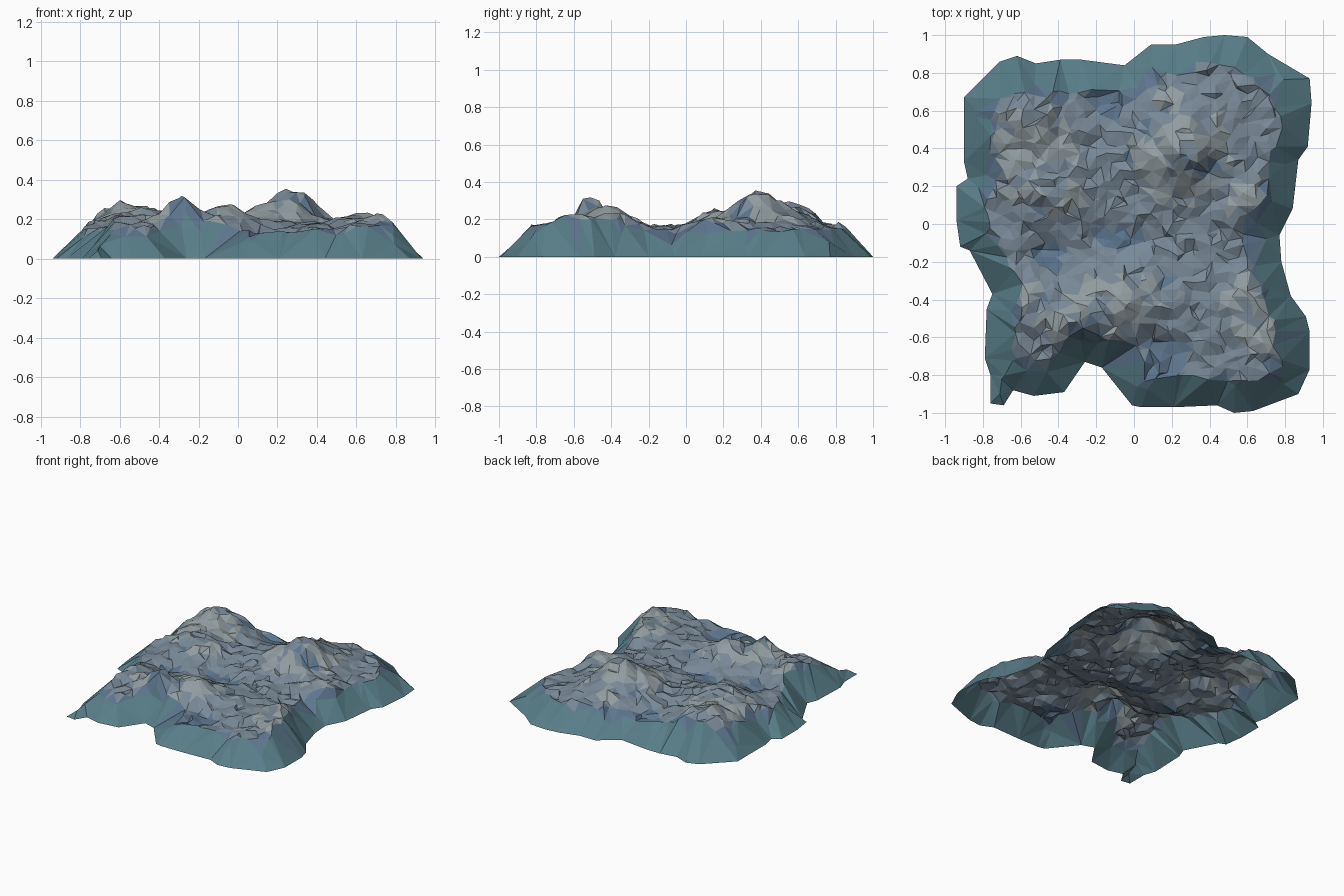
import bpy, bmesh, random
from math import exp
from mathutils import Vector, noise
from mathutils.geometry import delaunay_2d_cdt, intersect_point_line

if "Cube" in bpy.data.objects:
    bpy.data.objects.remove(bpy.data.objects["Cube"])

random.seed(7)

# Shoreline at z = 0, clockwise from the back left corner
SHORE = [(-.90, .67), (-.71, .86), (-.62, .89), (-.52, .85), (-.39, .87), (-.28, .87),
         (-.05, .84), (.09, .95), (.22, .95), (.37, .99), (.48, 1.0), (.60, .99),
         (.71, .90), (.93, .77), (.94, .64), (.92, .41), (.87, .34), (.84, .08),
         (.77, -.06), (.78, -.20), (.83, -.38), (.91, -.49), (.93, -.57), (.93, -.77),
         (.87, -.90), (.63, -.99), (.53, -1.0), (.44, -.96), (.21, -.97), (.04, -.97),
         (-.01, -.96), (-.17, -.76), (-.26, -.73), (-.37, -.89), (-.53, -.91), (-.64, -.88),
         (-.69, -.96), (-.76, -.95), (-.76, -.80), (-.79, -.71), (-.78, -.45), (-.75, -.37),
         (-.87, -.14), (-.92, -.12), (-.94, .02), (-.94, .20), (-.88, .24), (-.90, .33)]
shore = [Vector(p) for p in reversed(SHORE)]

# Hills and hollows: x, y, radius, height
HILLS = [(.29, .36, .12, .08), (.22, .38, .25, .12), (.30, .58, .18, .04),
         (-.29, -.53, .10, .14), (-.56, -.45, .18, .08), (-.08, -.42, .18, .11),
         (.22, -.36, .16, .03), (-.56, .57, .19, .13), (-.42, .18, .17, .10),
         (-.62, .25, .15, .04), (.62, -.42, .20, .07), (.76, -.70, .15, .045),
         (.62, .12, .15, .05), (-.12, .68, .13, -.06), (-.10, -.10, .14, -.035),
         (.15, -.68, .14, -.05), (.62, -.12, .12, -.04), (-.45, -.18, .12, -.05)]


def shore_distance(p):
    best = 9.0
    for a, b in zip(shore, shore[1:] + shore[:1]):
        q, t = intersect_point_line(p, a, b)
        q = a.lerp(b, min(1, max(0, t)))
        best = min(best, (p - q.to_2d()).length)
    return best


def inside(p):
    hit = False
    for a, b in zip(shore, shore[1:] + shore[:1]):
        if (a.y > p.y) != (b.y > p.y) and p.x < a.x + (p.y - a.y) * (b.x - a.x) / (b.y - a.y):
            hit = not hit
    return hit


def hill_height(p):
    h = .15
    for x, y, r, k in HILLS:
        h += k * exp(-((p.x - x) ** 2 + (p.y - y) ** 2) / (r * r))
    return h


def height(p):
    # broad hills plus craggy detail, falling to the shore
    h = hill_height(p)
    h += .024 * noise.noise((p.x * 9, p.y * 13, 4.1))
    h += random.uniform(-.014, .014)
    return h * min(1, shore_distance(p) / .155)


# Scatter ground points on a jittered grid, leaving the shore slope coarse
points = list(shore) + [Vector((-.71, -.90)), Vector((-.70, -.82))]
step_x, step_y = .058, .046
for j in range(44):
    for i in range(35):
        p = Vector((-1 + (i + .5 * (j % 2)) * step_x + random.uniform(-.026, .026),
                    -1 + j * step_y + random.uniform(-.021, .021)))
        if inside(p):
            d = shore_distance(p)
            if d > .135 or (d > .06 and random.random() < .2):
                points.append(p)

n = len(shore)
verts, _, faces, *_ = delaunay_2d_cdt(points, [], [list(range(n))], 1, 1e-5)

# Faceted terrain shell, open underneath
bm = bmesh.new()
bv = [bm.verts.new((v.x, v.y, height(v))) for v in verts]
for f in faces:
    face = bm.faces.new([bv[i] for i in f])
    face.normal_update()
    if face.normal.z < 0:
        face.normal_flip()
    c = face.calc_center_median()
    local = c.z - hill_height(c.to_2d())
    if shore_distance(c.to_2d()) < .12:
        face.material_index = 0
    elif c.z < .13 or local < -.013:
        face.material_index = 1
    elif c.z < .19 or local < -.002:
        face.material_index = 2
    else:
        face.material_index = 3

mesh = bpy.data.meshes.new("rocky_terrain")
bm.to_mesh(mesh)
bm.free()
terrain = bpy.data.objects.new("rocky_terrain", mesh)
bpy.context.collection.objects.link(terrain)

# Ground colours from shore to summit
for name, col in [("shore_teal", (.10, .21, .25, 1)), ("hollow_blue", (.11, .18, .27, 1)),
                  ("slope_slate", (.19, .25, .31, 1)), ("ridge_grey", (.29, .34, .36, 1))]:
    mat = bpy.data.materials.new(name)
    mat.diffuse_color = col
    mat.use_nodes = True
    mat.node_tree.nodes["Principled BSDF"].inputs["Base Color"].default_value = mat.diffuse_color
    mesh.materials.append(mat)
